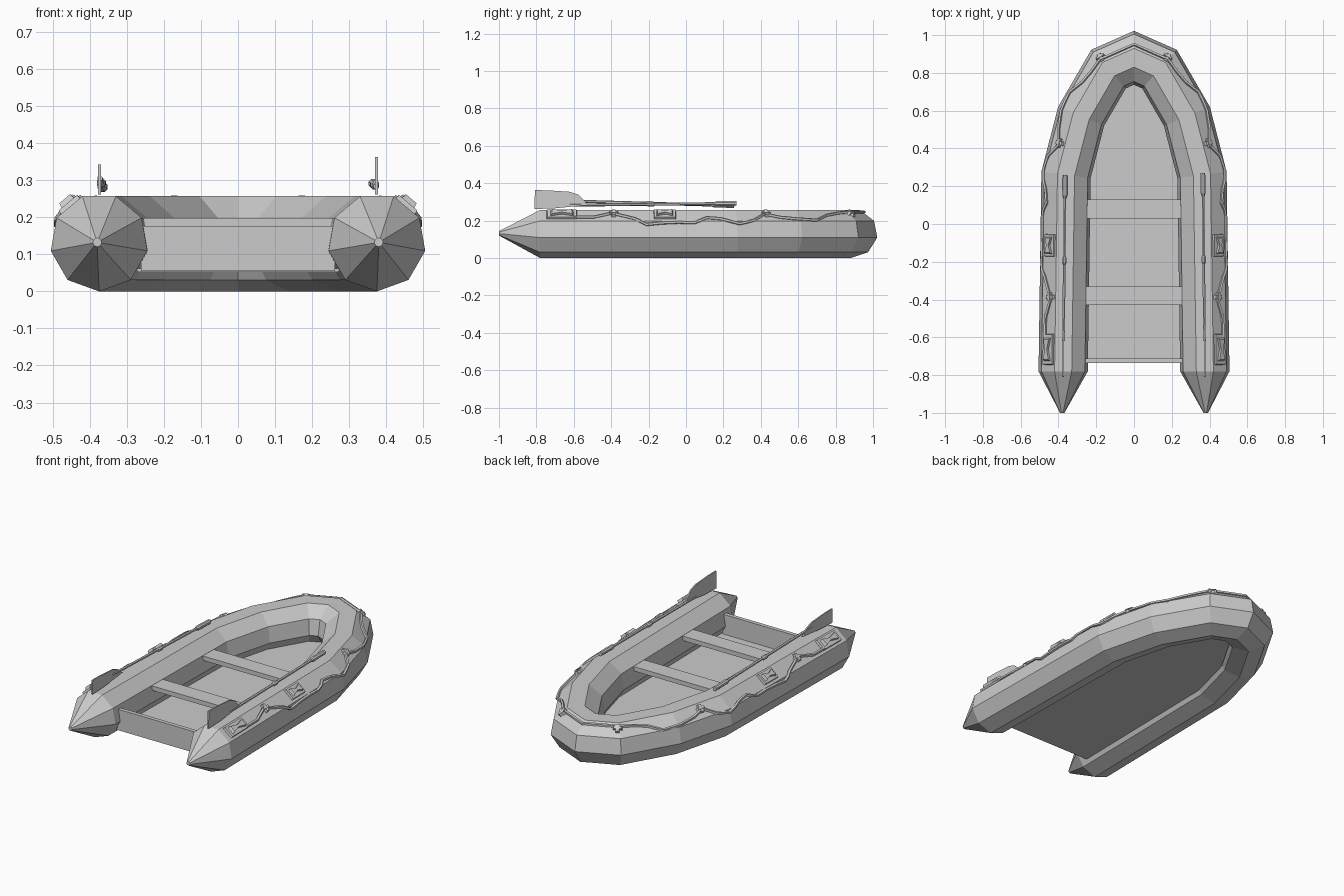
import bpy, bmesh, math
from mathutils import Vector, Matrix

if "Cube" in bpy.data.objects:
    bpy.data.objects.remove(bpy.data.objects["Cube"])

grey = bpy.data.materials.new("boat grey")
grey.diffuse_color = (0.6, 0.6, 0.6, 1)
grey.use_nodes = True
grey.node_tree.nodes["Principled BSDF"].inputs["Base Color"].default_value = grey.diffuse_color
R, CZ, N = 0.1325, 0.1325, 9


def make(name, verts, faces):
    me = bpy.data.meshes.new(name)
    me.from_pydata([tuple(v) for v in verts], [], faces)
    bm = bmesh.new()
    bm.from_mesh(me)
    bmesh.ops.recalc_face_normals(bm, faces=bm.faces)
    bm.to_mesh(me)
    bm.free()
    me.materials.append(grey)
    ob = bpy.data.objects.new(name, me)
    bpy.context.collection.objects.link(ob)
    return ob


def loft(name, rings):
    n = len(rings[0])
    faces = [(i*n+k, i*n+(k+1) % n, (i+1)*n+(k+1) % n, (i+1)*n+k)
             for i in range(len(rings)-1) for k in range(n)]
    faces += [tuple(range(n)), tuple((len(rings)-1)*n+k for k in range(n))]
    return make(name, [v for r in rings for v in r], faces)


def box(name, x, y, z):
    return loft(name, [[(a, y[0], z[0]), (a, y[1], z[0]), (a, y[1], z[1]), (a, y[0], z[1])] for a in x])


def rod(name, pts, radii, sides=6):
    rings = []
    for i, p in enumerate(pts):
        d = (pts[min(i+1, len(pts)-1)] - pts[max(i-1, 0)]).normalized()
        a = d.cross(Vector((0, 0, 1))).normalized()
        b = a.cross(d)
        rings.append([p + radii[i]*(math.cos(t)*a + math.sin(t)*b)
                      for t in [2*math.pi*(k+.5)/sides for k in range(sides)]])
    return loft(name, rings)


# Tube centre line, right stern to bow, mirrored to the left
half = [(0.375, -0.78), (0.36, 0.26), (0.28, 0.57), (0.135, 0.82), (0, 0.88)]
path = [Vector(p) for p in half] + [Vector((-x, y)) for x, y in half[-2::-1]]


def ring(i):
    segs = [(path[j+1]-path[j]).normalized() for j in (i-1, i) if 0 <= j < len(path)-1]
    nrm = [Vector((s.y, -s.x)) for s in segs]
    m = sum(nrm, Vector((0, 0))).normalized()
    m = m / m.dot(nrm[0])
    if i in (0, len(path)-1):
        m = Vector((math.copysign(1, path[i].x), 0))
    out = []
    for k in range(N):
        a = math.radians(-90 + 40*k)
        p = path[i] + m*R*math.cos(a)
        out.append(Vector((p.x, p.y, CZ + R*math.sin(a))))
    return out


def tip(s):
    return [Vector((s*(0.38 + .012*math.cos(a)), -1, CZ + .012*math.sin(a)))
            for a in [math.radians(-90 + 40*k) for k in range(N)]]


rings = [ring(i) for i in range(len(path))]
loft("inflatable_tube", [tip(1)] + rings + [tip(-1)])


# Point on the tube skin from distance along and height
def skin(y, z, lift=0.0, u=None):
    if u is None:
        i = max(j for j in range(4) if half[j][1] <= y)
        u = i + (y-half[i][1]) / (half[i+1][1]-half[i][1])
    i = min(int(u), 3)
    f = u - i
    r = [rings[i][k].lerp(rings[i+1][k], f) for k in range(N)]
    k = 2 if z < r[3].z else 3
    p = r[k].lerp(r[k+1], (z-r[k].z)/(r[k+1].z-r[k].z))
    c = path[i].lerp(path[i+1], f)
    return p + lift*(p - Vector((c.x, c.y, CZ))).normalized()


# Floor follows the inside of the tube
edge = [Vector((r[8].lerp(r[7], .38).x, r[8].lerp(r[7], .38).y)) for r in rings]
edge[0].y = edge[-1].y = -0.73
loft("floor", [[(p.x, p.y, z) for p in edge] for z in (0.052, 0.062)])

# Transom and seats
box("transom", (-.262, .262), (-.735, -.712), (.055, .177))
for n, y0 in (("rear", -.43), ("middle", .03)):
    box(n + "_seat", (-.262, .262), (y0, y0+.1), (.172, .198))

# Grab rope draped along the outside
wave = [(-.6, .215), (-.5, .215), (-.4, .236), (-.34, .222), (-.28, .208), (-.22, .178), (-.14, .186),
        (-.05, .19), (.03, .187), (.1, .213), (.17, .208), (.27, .182), (.34, .2), (.4, .232),
        (.47, .215), (.56, .206), (.64, .2), (.7, .225), (.76, .236), (.8, .24)]
rope = []
for (y0, z0), (y1, z1) in zip(wave, wave[1:]):
    rope += [skin(y0+(y1-y0)*t, z0+(z1-z0)*t, .005) for t in (0, .5)]
rope += [skin(0, .242, .005, u) for u in (3, 3.3, 3.6, 4)]
rope += [Vector((-p.x, p.y, p.z)) for p in rope[-2::-1]]
rod("grab_rope", rope, [.009]*len(rope), 5)


# Local frame lying on the upper outer face of the tube
def frame(y, z, s, u=None):
    o = skin(y, z, 0, u)
    b = (skin(y, z+.01, 0, u) - o).normalized()
    a = (skin(y+.01, z, 0, u) - o).normalized() if u is None else Vector((-.85, .5, 0))
    n = a.cross(b).normalized()
    if n.x < 0:
        n = -n
    b = n.cross(a).normalized()
    m = Matrix((a, b, n)).transposed().to_4x4()
    m.translation = o
    return Matrix.Diagonal((s, 1, 1, 1)) @ m


def patch(name, m, outline, lo, hi, shrink=1.0):
    loft(name, [[m @ Vector((x*f, y*f, z)) for x, y in outline] for z, f in ((lo, 1), (hi, shrink))])


def rect(a, b):
    return [(-a, -b), (a, -b), (a, b), (-a, b)]


for s, side in ((1, "right"), (-1, "left")):
    # Handle patches with a waisted grip
    for y, L, n in ((-.665, .083, "rear"), (-.12, .06, "middle")):
        m = frame(y, .23, s)
        patch(f"{side}_{n}_handle_base", m, rect(L, .034), -.005, .012, .94)
        bow = [(-.75*L, -.022), (0, -.008), (.75*L, -.022), (.75*L, .022), (0, .008), (-.75*L, .022)]
        patch(f"{side}_{n}_handle_grip", m, bow, .01, .026, .85)
    # Rope clips
    for n, y, u in (("rear", -.39, None), ("front", .41, None), ("bow", .82, 3.05)):
        m = frame(y, .235, s, u)
        patch(f"{side}_{n}_clip", m, rect(.012, .026), -.004, .014, .8)
        patch(f"{side}_{n}_clip_bar", m, rect(.026, .008), -.004, .017, .8)

    # Oar resting on the tube: shaft, grip, collar and upright blade
    z0, z1, dz = (.283, .292, 0) if s > 0 else (.305, .28, -.02)
    a, b = Vector((s*.373, -.62, z0)), Vector((s*.365, .27 if s > 0 else .258, z1))
    rod(f"{side}_oar_shaft", [a, b], [.008, .008])
    rod(f"{side}_oar_grip", [a.lerp(b, .86), a.lerp(b, .88), b], [.008, .014, .013], 8)
    rod(f"{side}_oar_collar", [a.lerp(b, t) for t in (.46, .47, .5, .51)], [.008, .013, .013, .008], 8)
    blade = [(-.81, .262), (-.7, .266), (-.58, .278), (-.53, .284), (-.54, .305), (-.575, .338),
             (-.62, .354), (-.74, .362), (-.808, .363)]
    loft(f"{side}_oar_blade", [[(s*.374 + e, y, z + (dz if z > .3 else 0)) for y, z in blade]
                               for e in (-.004, .004)])
